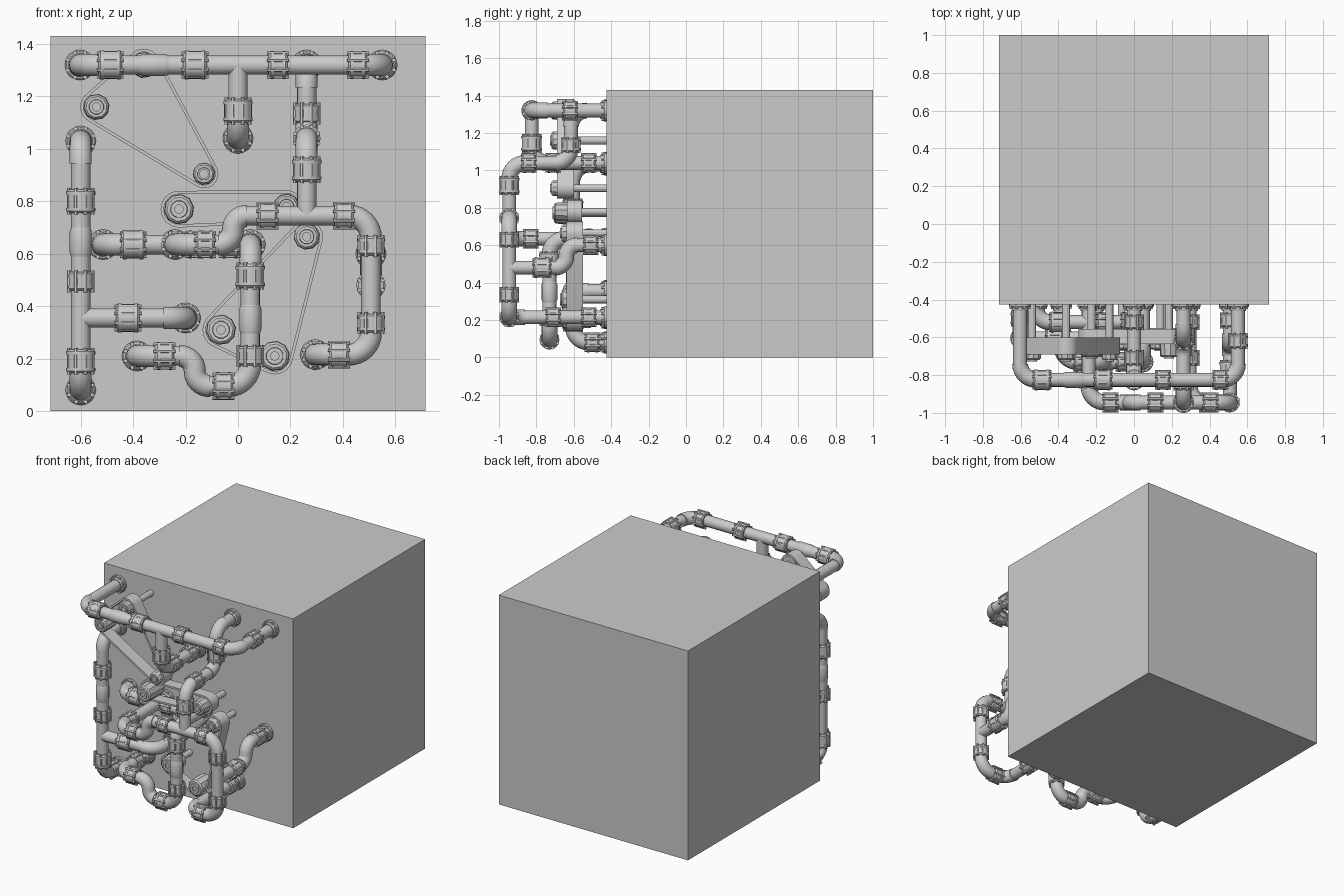
import bpy, bmesh, math
from mathutils import Vector, geometry

if "Cube" in bpy.data.objects:
    bpy.data.objects.remove(bpy.data.objects["Cube"])

W = -0.425          # y of the wall face
R = 0.037           # pipe radius


def finish(bm, name, angle=35):
    bmesh.ops.recalc_face_normals(bm, faces=bm.faces)
    me = bpy.data.meshes.new(name)
    bm.to_mesh(me)
    bm.free()
    me.shade_smooth()
    me.set_sharp_from_angle(angle=math.radians(angle))
    ob = bpy.data.objects.new(name, me)
    bpy.context.collection.objects.link(ob)
    return ob


def sweep(bm, rings, sides=16):
    """Skin circular rings (centre, direction, radius) into a capped tube."""
    d0 = rings[0][1]
    side = d0.orthogonal().normalized()
    prev, prev_d = None, d0
    for i, (c, d, r) in enumerate(rings):
        side = prev_d.rotation_difference(d) @ side
        prev_d = d
        up = d.cross(side)
        ring = [bm.verts.new(c + r * (math.cos(a) * side + math.sin(a) * up))
                for a in (2 * math.pi * k / sides for k in range(sides))]
        if prev:
            for k in range(sides):
                n = (k + 1) % sides
                bm.faces.new((prev[k], prev[n], ring[n], ring[k]))
        if i in (0, len(rings) - 1):
            bm.faces.new(ring)
        prev = ring


def lathe(bm, c, axis, profile, sides=16):
    c, axis = Vector(c), Vector(axis).normalized()
    sweep(bm, [(c + axis * t, axis, r) for t, r in profile], sides)


def bolts(bm, c, axis, rad, half, count=8):
    """Ring of small hex bolts running through a collar or flange."""
    c, axis = Vector(c), Vector(axis).normalized()
    u = axis.orthogonal().normalized()
    v = axis.cross(u)
    for k in range(count):
        a = 2 * math.pi * (k + 0.5) / count
        lathe(bm, c + rad * (math.cos(a) * u + math.sin(a) * v), axis,
              [(-half, 0.008), (half, 0.008)], 6)


def collar(bm, c, axis, length=0.085, r=0.056):
    h = length / 2
    lathe(bm, c, axis, [(-h, R), (-h, r - .008), (-h + .008, r), (-h + .02, r),
                        (-h + .02, r - .003), (h - .02, r - .003),
                        (h - .02, r), (h - .008, r), (h, r - .008), (h, R)])
    bolts(bm, c, axis, 0.048, h + 0.006)


def flange(bm, x, z):
    lathe(bm, (x, W, z), (0, -1, 0), [(-.005, .058), (.012, .058), (.018, .052),
                                      (.018, .046), (.035, .042), (.035, R)])
    bolts(bm, (x, W - 0.01, z), (0, 1, 0), 0.051, 0.016)


def pipe(name, pts, collars, bend=0.085, sleeves=()):
    """Pipe along pts with rounded, slightly thicker elbows.
    collars: (segment index, coordinate along that segment, length)."""
    bm = bmesh.new()
    P = [Vector(p) for p in pts]
    D = [(b - a).normalized() for a, b in zip(P, P[1:])]
    L = [(b - a).length for a, b in zip(P, P[1:])]
    rings = [(P[0], D[0], R)]
    for i in range(1, len(P) - 1):
        a, b = D[i - 1], D[i]
        r = min(bend, L[i - 1] / 2 if i > 1 else bend, L[i] / 2 if i < len(P) - 2 else bend)
        ctr = P[i] - a * r + b * r
        rings.append((P[i] - a * r, a, R))
        for k in range(9):
            t = k / 8 * math.pi / 2
            rings.append((ctr - b * r * math.cos(t) + a * r * math.sin(t),
                          (a * math.cos(t) + b * math.sin(t)).normalized(), R + 0.005))
        rings.append((P[i] + b * r, b, R))
    rings.append((P[-1], D[-1], R))
    sweep(bm, rings)

    def on(seg, value):
        ax = max(range(3), key=lambda k: abs(D[seg][k]))
        c = P[seg].copy()
        c[ax] = value
        return c
    for seg, value, length in collars:
        collar(bm, on(seg, value), D[seg], length, 0.056 if length > .08 else 0.053)
    for seg, value in sleeves:
        lathe(bm, on(seg, value), D[seg],
              [(-.055, R), (-.04, .042), (.04, .042), (.055, R)])
    for p in (P[0], P[-1]):
        if abs(p.y - W) < 1e-4:
            flange(bm, p.x, p.z)
    finish(bm, name)


def belt_drive(name, y0, y1, wheels, front):
    """Belt hull around wheels (x, z, r), pulleys and their axles to the wall."""
    n, t = 24, 0.012
    samples = []
    for x, z, r in wheels:
        for k in range(n):
            d = Vector((math.cos(2 * math.pi * k / n), math.sin(2 * math.pi * k / n)))
            samples.append((Vector((x, z)) + d * (r - t), d))
    hull = geometry.convex_hull_2d([s[0] for s in samples])
    bm = bmesh.new()
    loops = []
    for y, off in ((y0, 0), (y0, t), (y1, t), (y1, 0)):
        loops.append([bm.verts.new((q.x, y, q.y)) for q in
                      (samples[i][0] + samples[i][1] * off for i in hull)])
    m = len(hull)
    for a, b in zip(loops, loops[1:] + loops[:1]):
        for k in range(m):
            bm.faces.new((a[k], a[(k + 1) % m], b[(k + 1) % m], b[k]))
    finish(bm, name + "_belt")
    bm = bmesh.new()
    for x, z, r in wheels:
        r -= t
        f = front - y0
        lathe(bm, (x, y0, z), (0, 1, 0),
              [(f, r * .55), (f, r * .8), (f + .008, r * .95), (0, r), (y1 - y0, r)][0:5], 10)
        lathe(bm, (x, front, z), (0, 1, 0),
              [(.005, .016), (-.008, .016), (-.008, r * .55), (.005, r * .6)], 12)
        lathe(bm, (x, y1, z), (0, 1, 0), [(-.01, .021), (W - y1 + .005, .021)], 12)
    finish(bm, name + "_pulleys_and_axles", 25)


# Housing block
bm = bmesh.new()
bmesh.ops.create_cube(bm, size=1)
for v in bm.verts:
    v.co = (v.co.x * 1.43, v.co.y * 1.425 + 0.2875, v.co.z * 1.43 + 0.715)
finish(bm, "housing_block")

B, S = 0.09, 0.072      # long and short collars

# Top rail and its drop branch
pipe("top_rail_pipe", [(-.603, W, 1.32), (-.603, -.825, 1.32), (.55, -.825, 1.32), (.55, W, 1.32)],
     [(1, -.487, B), (1, -.164, B), (1, .153, S), (1, .457, S), (2, -.62, S)],
     sleeves=[(1, -.32)])
pipe("top_branch_pipe", [(0, -.825, 1.32), (0, -.825, 1.04), (0, W, 1.04)],
     [(0, 1.145, B), (1, -.71, S), (1, -.52, S)])

# Stepped feeder dropping into the front loop
pipe("feeder_pipe", [(.262, W, 1.32), (.262, -.615, 1.32), (.262, -.615, 1.04),
                     (.262, -.945, 1.04), (.262, -.945, .745)],
     [(1, 1.135, S), (2, -.84, S), (3, .92, B)])

# Front loop and its return
pipe("front_loop_pipe", [(-.24, W, .635), (-.24, -.945, .635), (-.02, -.945, .635),
                         (-.02, -.945, .745), (.507, -.945, .745), (.507, -.945, .215),
                         (.295, -.945, .215), (.295, W, .215)],
     [(0, -.83, S), (1, -.125, S), (3, .113, S), (3, .405, S), (4, .63, S), (4, .335, S),
      (5, .385, S), (6, -.71, S), (6, -.52, S)])
pipe("loop_return_pipe", [(.507, -.945, .48), (.507, -.64, .48), (.507, -.64, .6), (.507, W, .6)],
     [(0, -.77, B), (2, -.51, S)])

# Left riser and its branch
pipe("left_riser_pipe", [(-.6, W, 1.03), (-.6, -.605, 1.03), (-.6, -.605, .08), (-.6, W, .08)],
     [(1, .8, B), (1, .495, S), (1, .19, B), (2, -.5, S)], sleeves=[(1, .645)])
pipe("riser_branch_pipe", [(-.6, -.605, .355), (-.2, -.605, .355), (-.2, W, .355)],
     [(0, -.42, B)])

# Middle riser and rear link
pipe("middle_riser_pipe", [(.047, W, .635), (.047, -.73, .635), (.047, -.73, .095),
                           (-.165, -.73, .095), (-.165, -.73, .21), (-.385, -.73, .21), (-.385, W, .21)],
     [(1, .515, B), (1, .21, S), (2, -.055, S), (4, -.28, S), (5, -.55, S)],
     sleeves=[(1, .35)])
pipe("rear_link_pipe", [(-.515, W, .635), (-.515, -.52, .635), (.047, -.52, .635)],
     [(1, -.4, B), (1, -.16, S), (1, -.03, S)], bend=0.07)

# Belt drives
belt_drive("upper", -.69, -.60, [(-.36, 1.32, .062), (-.54, 1.16, .062), (-.13, .905, .055)], -.72)
belt_drive("middle", -.635, -.555, [(-.225, .77, .07), (.185, .78, .062)], -.705)
belt_drive("lower", -.64, -.55, [(.262, .665, .062), (-.065, .31, .07), (.14, .21, .07)], -.665)
